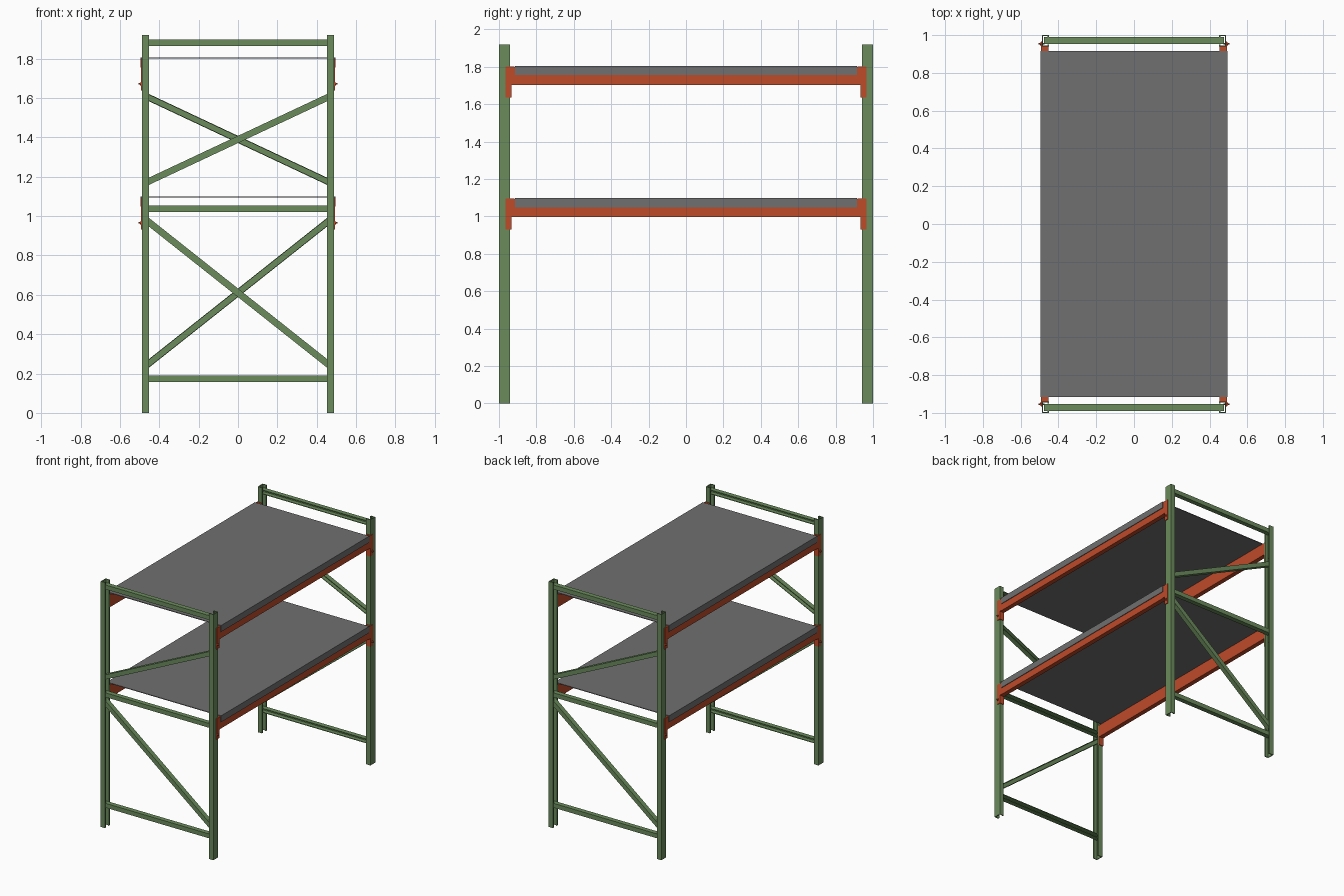
import bpy, bmesh
from mathutils import Vector

if "Cube" in bpy.data.objects:
    bpy.data.objects.remove(bpy.data.objects["Cube"])


def material(name, rgb):
    m = bpy.data.materials.new(name)
    m.diffuse_color = (*rgb, 1)
    m.use_nodes = True
    m.node_tree.nodes["Principled BSDF"].inputs["Base Color"].default_value = m.diffuse_color
    return m


GREEN = material("green paint", (0.147, 0.262, 0.107))
ORANGE = material("orange paint", (0.515, 0.070, 0.022))
GREY = material("grey sheet", (0.162, 0.162, 0.162))


def prism(name, start, end, mat, sx=1, sy=1):
    """Join two matching outlines into a solid, mirrored by sx / sy."""
    bm = bmesh.new()
    loops = [[bm.verts.new(Vector((p[0] * sx, p[1] * sy, p[2]))) for p in loop]
             for loop in (start, end)]
    a, b = loops
    n = len(a)
    bm.faces.new(a)
    bm.faces.new(b)
    for i in range(n):
        j = (i + 1) % n
        bm.faces.new((a[i], a[j], b[j], b[i]))
    bmesh.ops.recalc_face_normals(bm, faces=bm.faces)
    me = bpy.data.meshes.new(name)
    bm.to_mesh(me)
    bm.free()
    me.materials.append(mat)
    ob = bpy.data.objects.new(name, me)
    bpy.context.collection.objects.link(ob)
    return ob


def box(name, lo, hi, mat, sx=1, sy=1):
    def ring(z):
        return [(lo[0], lo[1], z), (hi[0], lo[1], z), (hi[0], hi[1], z), (lo[0], hi[1], z)]
    return prism(name, ring(lo[2]), ring(hi[2]), mat, sx, sy)


def channel(a0, a1, back, front, t, lip=0.0):
    """C outline: web at 'back', open toward 'front', spanning a0..a1."""
    d = t if front > back else -t
    if lip:
        return [(a0, back), (a1, back), (a1, front), (a1 - lip, front), (a1 - lip, front - d),
                (a1 - t, front - d), (a1 - t, back + d), (a0 + t, back + d),
                (a0 + t, front - d), (a0 + lip, front - d), (a0 + lip, front), (a0, front)]
    return [(a0, back), (a1, back), (a1, front), (a1 - t, front),
            (a1 - t, back + d), (a0 + t, back + d), (a0 + t, front), (a0, front)]


def brace(name, z0, z1, h, s):
    """Sheared C section running between the two posts of a frame."""
    prof = channel(-h / 2, h / 2, -0.99, -0.953, 0.005)
    prism(name, [(-0.477, y, z0 + dz) for dz, y in prof],
          [(0.477, y, z1 + dz) for dz, y in prof], GREEN, s, s)


# Four upright posts, open toward the inside of each end frame
post = channel(0.94, 1.0, 0.487, 0.451, 0.006, 0.011)
for sx in (1, -1):
    for sy in (1, -1):
        prism("upright_post", [(x, y, 0) for y, x in post],
              [(x, y, 1.92) for y, x in post], GREEN, sx, sy)

# End frame bracing, the back frame being the front one turned half round
for s in (1, -1):
    for z in (0.173, 1.037, 1.88):
        brace("horizontal_brace", z, z, 0.034, s)
    brace("lower_diagonal_brace", 0.988, 0.232, 0.044, s)
    brace("upper_diagonal_brace", 1.165, 1.613, 0.037, s)

# Shelves: beams, end connectors, lock bolts and folded decks
for top in (1.099, 1.805):
    bottom = top - 0.103
    for sx in (1, -1):
        box("shelf_beam", (0.453, -0.938, bottom), (0.489, 0.938, top - 0.006), ORANGE, sx)
        for sy in (1, -1):
            plate = [(0.917, top - 0.004), (0.965, top - 0.004), (0.965, top - 0.168),
                     (0.94, top - 0.168), (0.94, bottom), (0.917, bottom)]
            prism("beam_connector", [(0.487, y, z) for y, z in plate],
                  [(0.492, y, z) for y, z in plate], ORANGE, sx, sy)
            box("connector_return", (0.453, 0.934, top - 0.168),
                (0.492, 0.94, top - 0.004), ORANGE, sx, sy)
            for part, r, x0, x1 in (("bolt_shaft", 0.004, 0.475, 0.506),
                                    ("bolt_head", 0.008, 0.492, 0.498)):
                ring = [(0.954 + r * c, top - 0.134 + r * d) for c, d in
                        ((1, 0), (.5, .87), (-.5, .87), (-1, 0), (-.5, -.87), (.5, -.87))]
                prism(part, [(x0, y, z) for y, z in ring],
                      [(x1, y, z) for y, z in ring], ORANGE, sx, sy)
    deck = channel(-0.495, 0.495, top, top - 0.05, 0.005)
    prism("shelf_deck", [(x, -0.915, z) for x, z in deck],
          [(x, 0.915, z) for x, z in deck], GREY)
